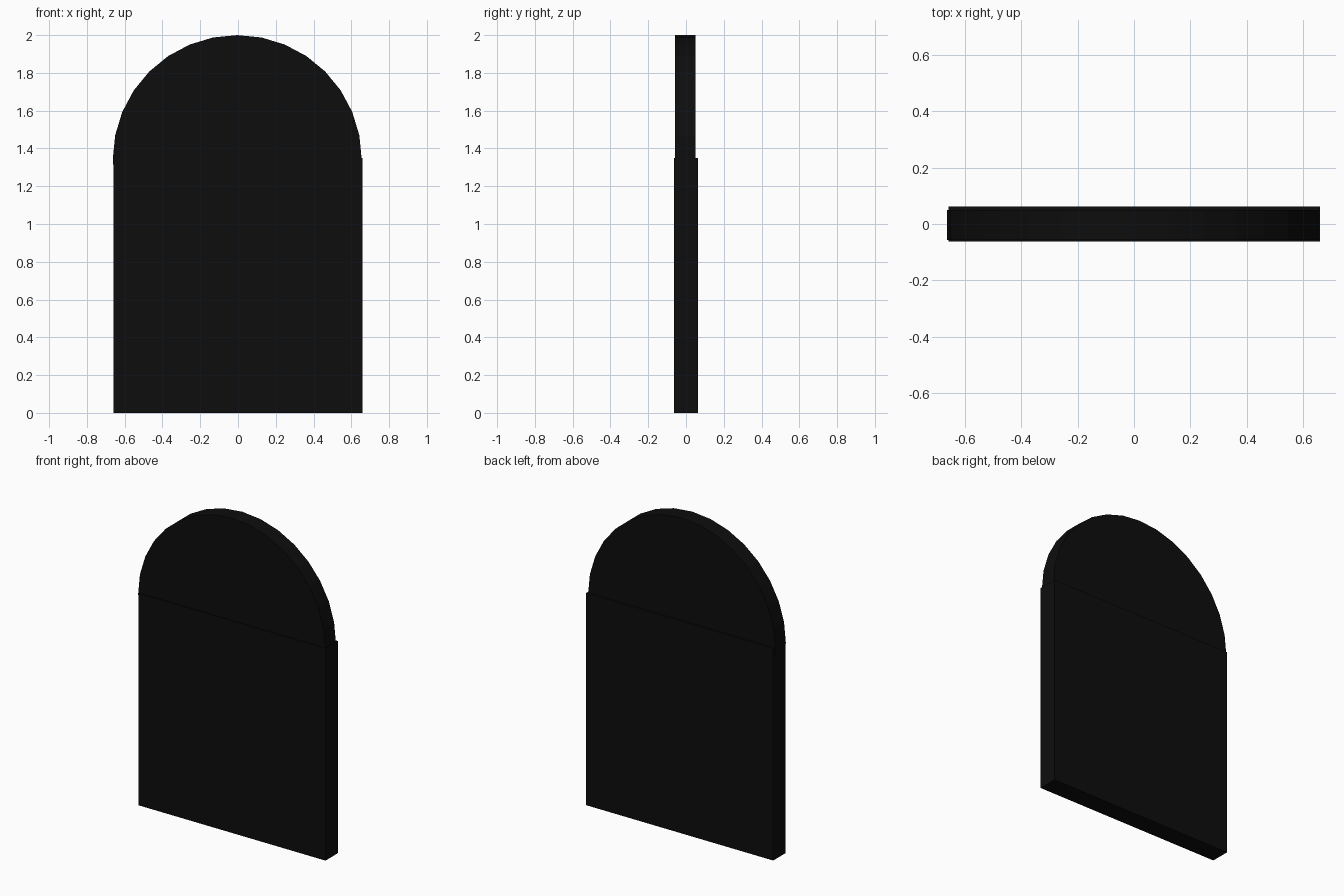
import bpy, math

if "Cube" in bpy.data.objects:
    bpy.data.objects.remove(bpy.data.objects["Cube"])

# Near-black stone finish
mat = bpy.data.materials.new("dark_stone")
mat.diffuse_color = (0.004, 0.004, 0.004, 1)
mat.use_nodes = True
mat.node_tree.nodes["Principled BSDF"].inputs["Base Color"].default_value = mat.diffuse_color

# Lower slab
W, D, H = 1.318, 0.125, 1.35
bpy.ops.mesh.primitive_cube_add(size=1, location=(0.001, 0, H / 2))
slab = bpy.context.object
slab.name = "slab_body"
slab.scale = (W, D, H)

# Rounded top: a thin 32-sided disc standing upright, sunk into the slab
R = 0.659
bpy.ops.mesh.primitive_cylinder_add(
    vertices=32, radius=R, depth=0.106,
    location=(-0.004, -0.004, 2 - R), rotation=(math.pi / 2, 0, 0))
top = bpy.context.object
top.name = "rounded_top"

for part in (slab, top):
    part.data.materials.append(mat)
